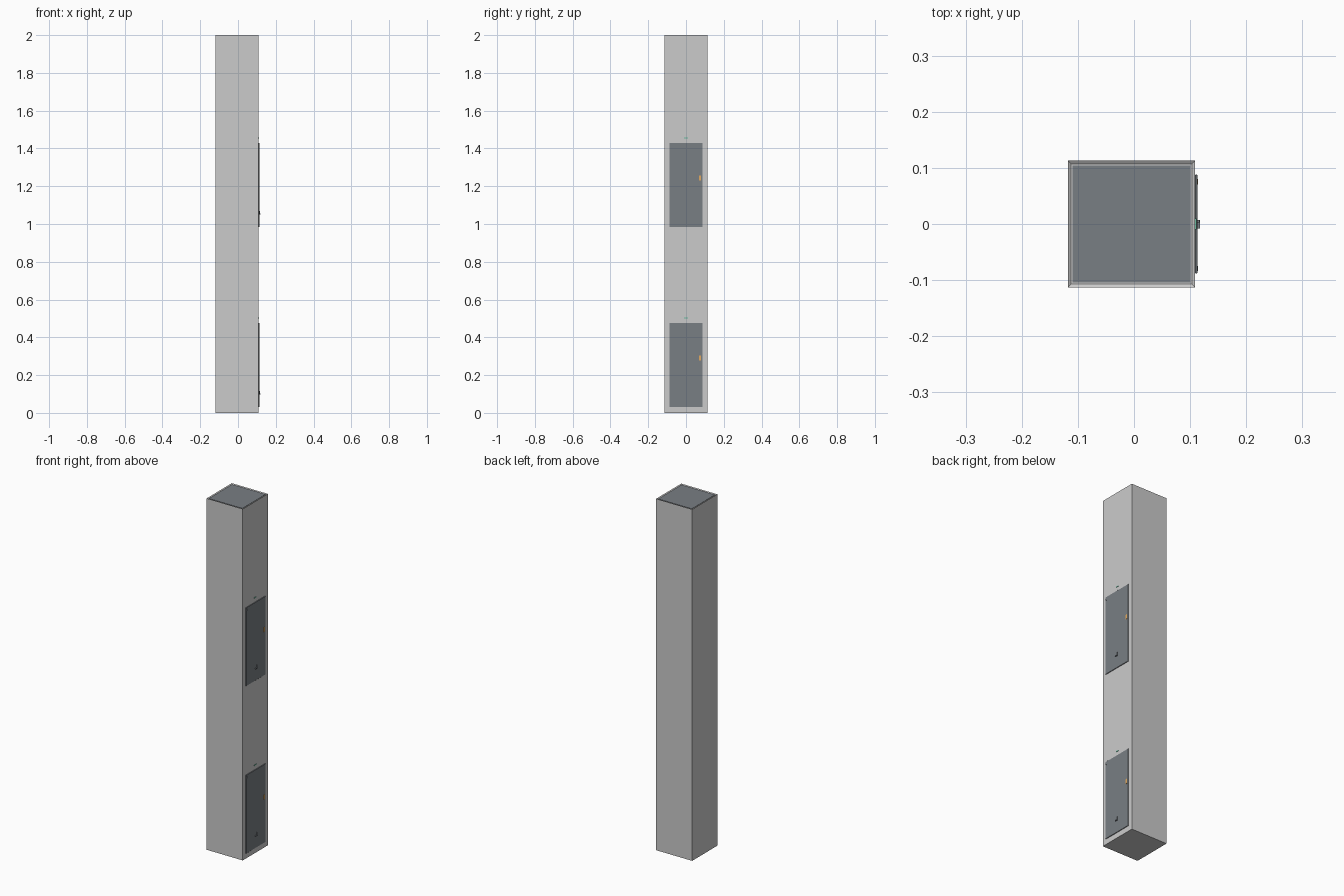
import bpy, bmesh
from mathutils import Vector

if "Cube" in bpy.data.objects:
    bpy.data.objects.remove(bpy.data.objects["Cube"])


def mat(name, rgb):
    m = bpy.data.materials.new(name)
    m.diffuse_color = (*rgb, 1)
    m.use_nodes = True
    m.node_tree.nodes["Principled BSDF"].inputs["Base Color"].default_value = m.diffuse_color
    return m


SLATE = mat("slate", (0.19, 0.21, 0.23))
ORANGE = mat("orange", (0.75, 0.4, 0.12))
GREEN = mat("green", (0.15, 0.5, 0.35))


def box(name, lo, hi, material=None, bevel=0):
    lo, hi = Vector(lo), Vector(hi)
    bm = bmesh.new()
    bmesh.ops.create_cube(bm, size=1)
    for v in bm.verts:
        v.co = Vector([c * s for c, s in zip(v.co, hi - lo)]) + (lo + hi) / 2
    if bevel:
        bmesh.ops.bevel(bm, geom=bm.edges[:], offset=bevel, segments=1, affect='EDGES')
    me = bpy.data.meshes.new(name)
    bm.to_mesh(me)
    bm.free()
    ob = bpy.data.objects.new(name, me)
    bpy.context.collection.objects.link(ob)
    if material:
        me.materials.append(material)
    return ob


# square column, with a shallow recess in its top
column = box("column", (-0.118, -0.113, 0), (0.109, 0.113, 2))
bm = bmesh.new()
bm.from_mesh(column.data)
top = [f for f in bm.faces if f.normal.z > 0.9]
bmesh.ops.inset_region(bm, faces=top, thickness=0.008)
for v in top[0].verts:
    v.co.z -= 0.004
bm.to_mesh(column.data)
bm.free()

# dark cap lying in the recess
box("top_cap", (-0.1095, -0.1045, 1.994), (0.1005, 0.1045, 1.998), SLATE)

# two access doors with latch, hinge pin, pull and indicator strip
for label, z in (("lower", 0.03), ("upper", 0.983)):
    box(label + "_door", (0.1085, -0.088, z), (0.113, 0.088, z + 0.446), SLATE, 0.001)
    box(label + "_latch", (0.112, 0.070, z + 0.248), (0.1145, 0.080, z + 0.274), ORANGE)
    box(label + "_hinge_pin", (0.112, -0.084, z + 0.426), (0.1145, -0.075, z + 0.435), SLATE)
    box(label + "_pull_stem", (0.112, 0.003, z + 0.067), (0.1165, 0.007, z + 0.086), SLATE)
    box(label + "_pull_foot", (0.112, -0.008, z + 0.067), (0.118, 0.007, z + 0.072), SLATE)
    box(label + "_indicator", (0.1085, -0.010, z + 0.469), (0.111, 0.010, z + 0.474), GREEN)
